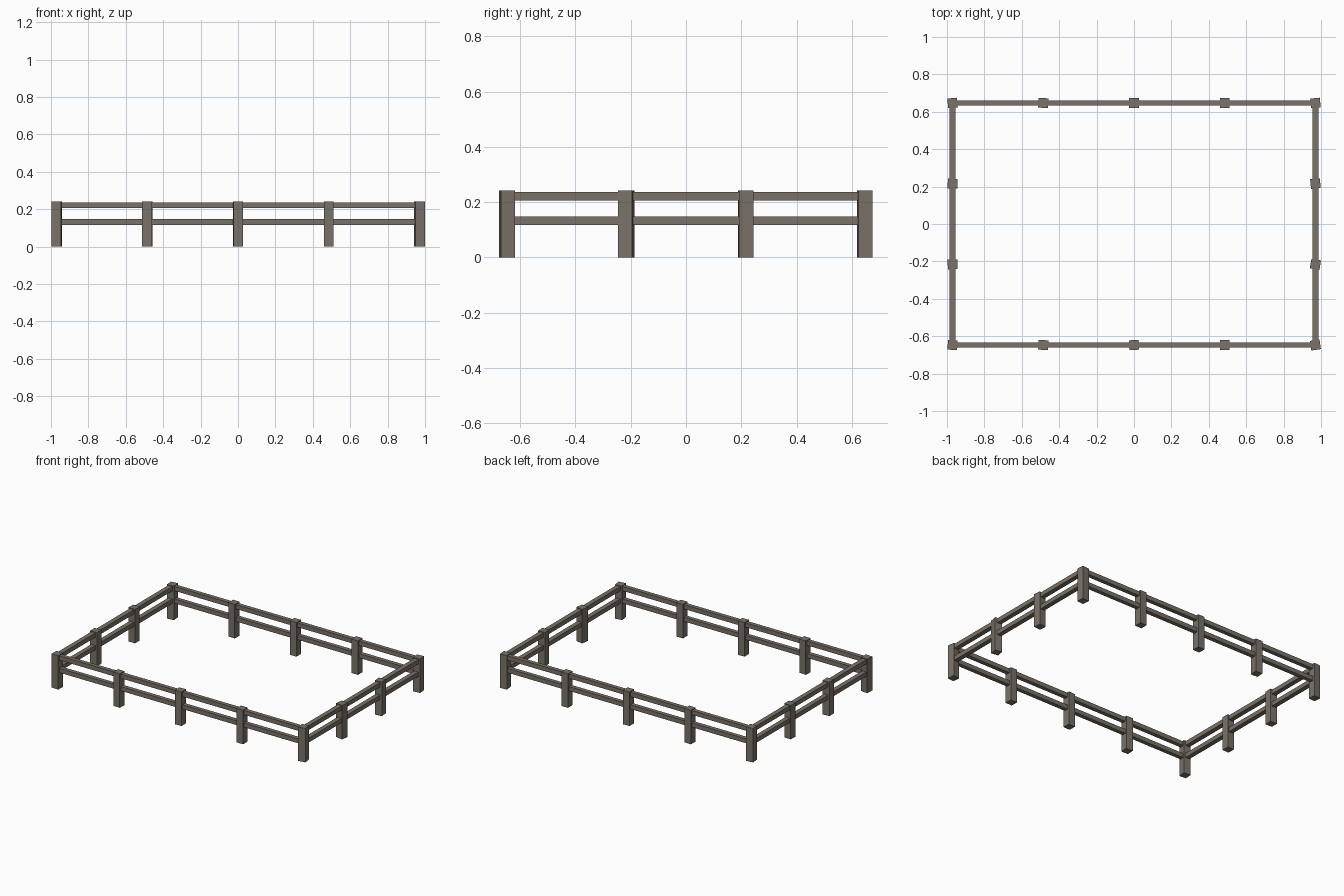
import bpy, math

if "Cube" in bpy.data.objects:
    bpy.data.objects.remove(bpy.data.objects["Cube"])

# weathered wood colour
wood = bpy.data.materials.new("weathered wood")
wood.diffuse_color = (0.195, 0.168, 0.138, 1)
wood.use_nodes = True
wood.node_tree.nodes["Principled BSDF"].inputs["Base Color"].default_value = wood.diffuse_color

X, Y = 0.97, 0.647      # fence centre lines
POST, HEIGHT = 0.052, 0.242
RAIL = 0.031


def box(name, loc, size, turn=0):
    bpy.ops.mesh.primitive_cube_add(size=1, location=loc)
    ob = bpy.context.object
    ob.name = name
    ob.scale = size
    ob.rotation_euler.z = math.radians(turn)
    ob.data.materials.append(wood)


# square posts, each slightly twisted: (x, y, degrees)
posts = [
    (-X, -Y, -4), (-X / 2, -Y, -3), (0, -Y, 2), (X / 2, -Y, 1), (X, -Y, 8),
    (-X, Y, 5), (-X / 2, Y, -3), (0, Y, 1), (X / 2, Y, 1), (X, Y, 5),
    (-X, -Y / 3, 2), (-X, Y / 3, -2), (X, -Y / 3, -10), (X, Y / 3, 5),
]
for x, y, turn in posts:
    box("post", (x, y, HEIGHT / 2), (POST, POST, HEIGHT), turn)

# lower and upper rails on all four sides
for level, z in (("lower", 0.132), ("upper", 0.221)):
    for s in (-1, 1):
        box(level + "_long_rail", (0, s * Y, z), (2 * X, RAIL - 0.002, RAIL))
        box(level + "_side_rail", (s * X, 0, z), (RAIL + 0.002, 2 * Y, RAIL))
